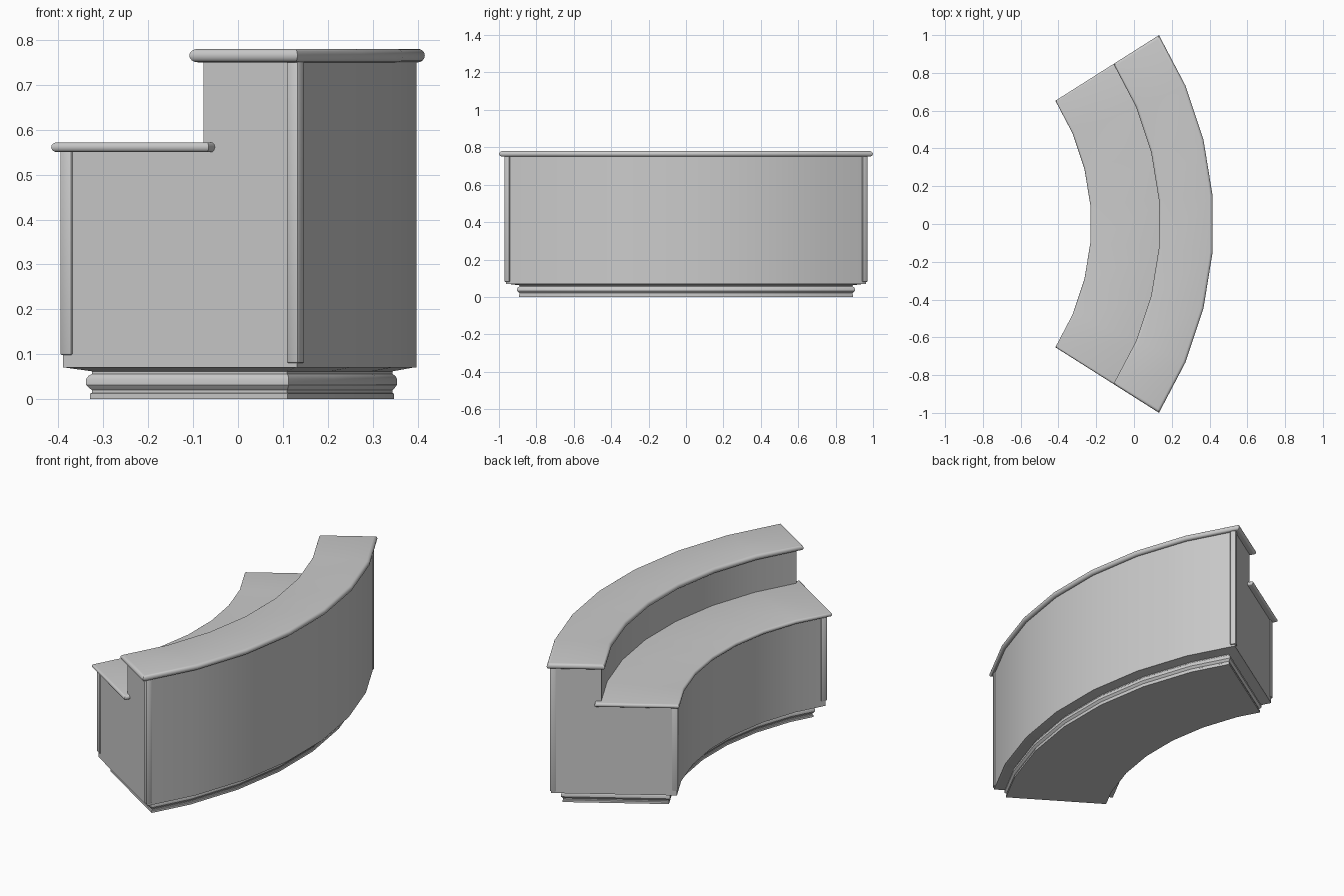
import bpy, bmesh
from math import sin, cos, pi, radians
from mathutils import Vector

if "Cube" in bpy.data.objects:
    bpy.data.objects.remove(bpy.data.objects["Cube"])

CX = -1.447              # centre of the curve
HALF = radians(32.33)    # half of the swept angle
SEGS = 7
STEP = 2 * HALF / SEGS


def arc(r, d):
    """Points along the curve at radius r, both ends cut back by d."""
    pts = [Vector((CX + r * cos(-HALF + i * STEP), r * sin(-HALF + i * STEP)))
           for i in range(SEGS + 1)]
    t = d / (r * sin(STEP))
    first, last = pts[0].lerp(pts[1], t), pts[-1].lerp(pts[-2], t)
    return [first] + pts[1:-1] + [last]


def finish(name, bm):
    bmesh.ops.recalc_face_normals(bm, faces=bm.faces[:])
    me = bpy.data.meshes.new(name)
    bm.to_mesh(me)
    bm.free()
    for p in me.polygons:
        p.use_smooth = True
    me.set_sharp_from_angle(angle=radians(35))
    ob = bpy.data.objects.new(name, me)
    bpy.context.collection.objects.link(ob)
    return ob


def stack(name, r_in, r_out, d, profile):
    """Curved plan outline lofted upward through (z, inset) pairs."""
    bm = bmesh.new()
    rings = []
    for z, k in profile:
        inner, outer = arc(r_in + k, d + k), arc(r_out - k, d + k)
        rings.append(([bm.verts.new((p.x, p.y, z)) for p in inner],
                      [bm.verts.new((p.x, p.y, z)) for p in outer]))
    loops = [i + o[::-1] for i, o in rings]
    for a, b in zip(loops, loops[1:]):
        for j in range(len(a)):
            k = (j + 1) % len(a)
            bm.faces.new((a[j], a[k], b[k], b[j]))
    for i, o in (rings[0], rings[-1]):
        for j in range(SEGS):
            bm.faces.new((i[j], i[j + 1], o[j + 1], o[j]))
    return finish(name, bm)


def rounded(z0, z1, n=4):
    """Half-round edge profile for a slab."""
    h, m = (z1 - z0) / 2, (z0 + z1) / 2
    return [(m + h * sin(t), h * (1 - cos(t)))
            for t in (-pi / 2 + pi * i / (2 * n) for i in range(2 * n + 1))]


def sweep(name, section, d):
    """Cross-section of (radius, z) swept along the curve."""
    bm = bmesh.new()
    rows = [[bm.verts.new((p.x, p.y, z)) for p in arc(r, d)] for r, z in section]
    for a, b in zip(rows, rows[1:] + rows[:1]):
        for j in range(SEGS):
            bm.faces.new((a[j], a[j + 1], b[j + 1], b[j]))
    bm.faces.new([r[0] for r in rows])
    bm.faces.new([r[-1] for r in rows])
    return finish(name, bm)


def post(name, r, d, side, out, z0, z1, s=0.031, proud=0.006):
    """Square corner post; side is the end (+1/-1), out is +1 outer, -1 inner."""
    corner = arc(r, d)[-1]
    along = Vector((cos(HALF), sin(HALF)))
    across = Vector((-sin(HALF), cos(HALF)))
    c = corner + (along * out + across) * (proud - s / 2)
    bm = bmesh.new()
    bmesh.ops.create_cube(bm, size=1)
    bmesh.ops.scale(bm, vec=(s, s, z1 - z0), verts=bm.verts[:])
    bmesh.ops.bevel(bm, geom=bm.edges[:], offset=0.005, segments=2,
                    affect='EDGES', profile=0.5)
    ob = finish(name, bm)
    ob.location = (c.x, side * c.y, (z0 + z1) / 2)
    ob.rotation_euler.z = side * HALF


# recessed plinth with moulded edge, flaring to the body underside
stack("plinth", 1.280, 1.800, 0.078,
      [(0, 0), (0.012, 0), (0.014, 0.003), (0.02, 0.003), (0.024, -0.001),
       (0.032, -0.007), (0.045, -0.007), (0.052, -0.003), (0.056, 0.003),
       (0.062, 0.003), (0.0705, -0.044)])

# stepped counter body
sweep("counter_body", [(1.235, 0.07), (1.851, 0.07), (1.851, 0.757),
                       (1.605, 0.757), (1.605, 0.557), (1.235, 0.557)], 0.03)

# work surface and raised customer shelf
stack("work_top", 1.220, 1.635, 0, rounded(0.55, 0.572))
stack("upper_top", 1.584, 1.869, 0, rounded(0.75, 0.78))

# corner posts at both ends
for side, label in ((1, "back"), (-1, "front")):
    post(label + "_outer_post", 1.851, 0.03, side, 1, 0.08, 0.755)
    post(label + "_inner_post", 1.235, 0.03, side, -1, 0.098, 0.555)
